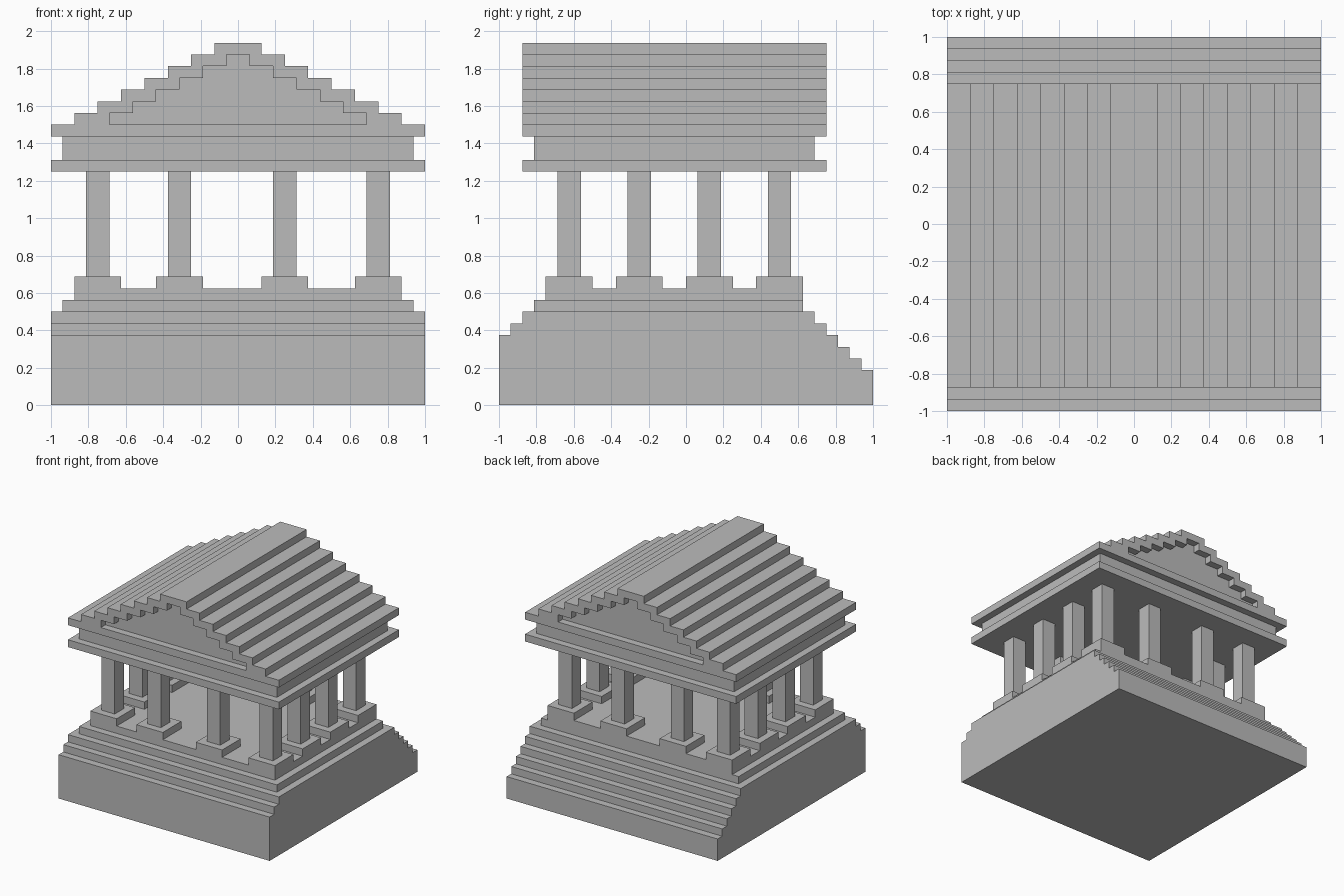
import bpy, bmesh

if "Cube" in bpy.data.objects:
    bpy.data.objects.remove(bpy.data.objects["Cube"], do_unlink=True)

U = 1 / 16  # stone module: every step and ledge is one module

stone = bpy.data.materials.new("grey stone")
stone.use_nodes = True
GREY = (0.5, 0.5, 0.5, 1)
stone.diffuse_color = GREY
stone.node_tree.nodes["Principled BSDF"].inputs["Base Color"].default_value = GREY


def extrude(name, profile, axis, start, end):
    """Extrude a profile (in modules) along 'x' (points are y,z) or 'y' (points are x,z)."""
    bm = bmesh.new()
    place = (lambda a, z, d: (d, a, z)) if axis == "x" else (lambda a, z, d: (a, d, z))
    verts = [bm.verts.new([c * U for c in place(a, z, start)]) for a, z in profile]
    face = bm.faces.new(verts)
    moved = bmesh.ops.extrude_face_region(bm, geom=[face])["geom"]
    shift = [c * U for c in place(0, 0, end - start)]
    bmesh.ops.translate(bm, verts=[v for v in moved if isinstance(v, bmesh.types.BMVert)], vec=shift)
    bmesh.ops.recalc_face_normals(bm, faces=bm.faces)
    mesh = bpy.data.meshes.new(name)
    bm.to_mesh(mesh)
    bm.free()
    mesh.materials.append(stone)
    obj = bpy.data.objects.new(name, mesh)
    bpy.context.collection.objects.link(obj)
    return obj


def block(name, x0, x1, y0, y1, z0, z1):
    return extrude(name, [(x0, z0), (x1, z0), (x1, z1), (x0, z1)], "y", y0, y1)


def gable(half_width, z, steps):
    """Stepped gable outline from lower left to lower right, two modules in per step."""
    left = []
    for i in range(steps):
        w = half_width - 2 * i
        left += [(-w, z + i), (-w, z + i + 1)]
    return left + [(-x, h) for x, h in reversed(left)]


# Stepped base: short flight at the front, longer flight at the back
base = [(16, 0), (-16, 0)]
for i in range(3):
    base += [(-16 + i, 6 + i - (i > 0)), (-16 + i, 6 + i)]
base = base[:2] + base[3:]
for i in range(6):
    base += [(10 + i, 8 - i), (11 + i, 8 - i)]
extrude("stepped_base", base, "x", -16, 16)

# Platform tiers
block("lower_platform", -15, 15, -13, 10, 8, 9)
block("upper_platform", -14, 14, -12, 10, 9, 10)

# Colonnade around the edge, each column on a square plinth
xs, ys = (-12, -5, 4, 12), (-10, -4, 2, 8)
for i, x in enumerate(xs):
    for j, y in enumerate(ys):
        if i in (0, 3) or j in (0, 3):
            block(f"plinth_{i}_{j}", x - 2, x + 2, y - 2, y + 2, 10, 11)
            block(f"column_{i}_{j}", x - 1, x + 1, y - 1, y + 1, 11, 20)

# Entablature
block("architrave", -16, 16, -14, 12, 20, 21)
block("frieze", -15, 15, -13, 11, 21, 23)
block("cornice", -16, 16, -14, 12, 23, 24)

# Stepped roof shell with recessed gable walls
inner = gable(11, 24, 6)
extrude("roof", gable(14, 24, 7) + inner[::-1], "y", -14, 12)
extrude("gable_wall", inner, "y", -13, 11)
